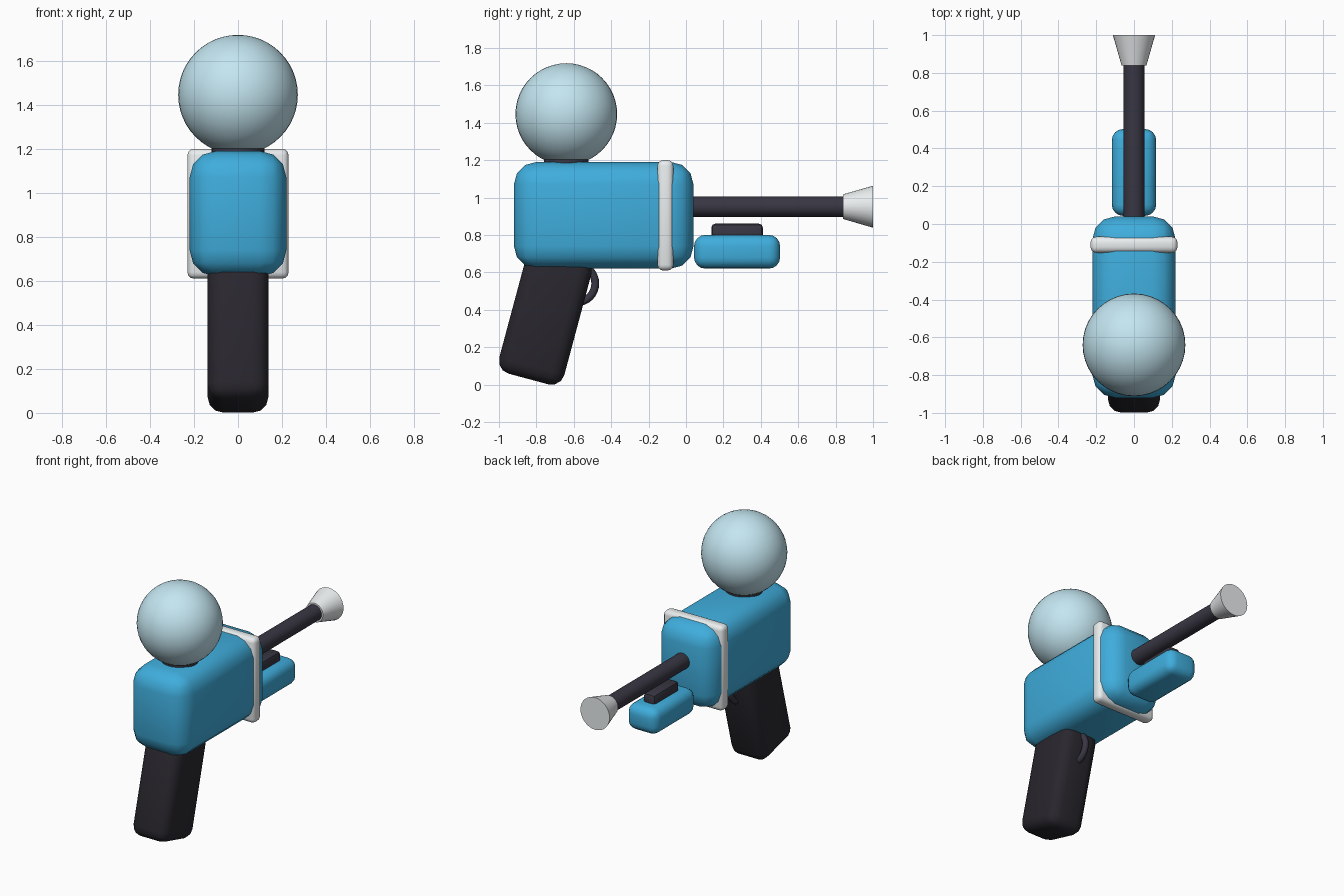
import bpy
from math import radians

if "Cube" in bpy.data.objects:
    bpy.data.objects.remove(bpy.data.objects["Cube"])


def material(name, rgb):
    m = bpy.data.materials.new(name)
    m.diffuse_color = (*rgb, 1)
    m.use_nodes = True
    m.node_tree.nodes["Principled BSDF"].inputs["Base Color"].default_value = m.diffuse_color
    return m


BLUE = material("blue_plastic", (0.05, 0.42, 0.72))
CLEAR = material("pale_blue", (0.55, 0.79, 0.88))
DARK = material("dark_plastic", (0.04, 0.037, 0.055))
BLACK = material("black_rubber", (0.022, 0.02, 0.027))
WHITE = material("white_plastic", (0.82, 0.85, 0.86))


def finish(name, mat, angle=40):
    ob = bpy.context.object
    ob.name = name
    ob.data.materials.append(mat)
    bpy.ops.object.shade_smooth_by_angle(angle=radians(angle))
    return ob


def rounded_box(name, loc, size, bevel, segments, mat, tilt=0):
    bpy.ops.mesh.primitive_cube_add(size=1, location=loc, rotation=(radians(tilt), 0, 0))
    ob = bpy.context.object
    ob.scale = size
    bpy.ops.object.transform_apply(location=False, rotation=False, scale=True)
    mod = ob.modifiers.new("round", 'BEVEL')
    mod.width, mod.segments = bevel, segments
    bpy.ops.object.modifier_apply(modifier=mod.name)
    return finish(name, mat)


def cone(name, loc, r1, r2, depth, mat, along_y=True):
    # along_y: r1 is the rear end, r2 the muzzle end
    rot = (radians(-90), 0, 0) if along_y else (0, 0, 0)
    bpy.ops.mesh.primitive_cone_add(vertices=32, radius1=r1, radius2=r2, depth=depth,
                                    location=loc, rotation=rot)
    return finish(name, mat)


# Main body and the white band around it
rounded_box("body", (0, -0.44, 0.905), (0.44, 0.96, 0.57), 0.12, 3, BLUE)
rounded_box("band", (0, -0.11, 0.905), (0.46, 0.085, 0.59), 0.03, 3, WHITE)

# Tilted handle and trigger guard ring
rounded_box("handle", (0, -0.752, 0.368), (0.275, 0.36, 0.70), 0.07, 3, BLACK, tilt=-15)
bpy.ops.mesh.primitive_torus_add(major_segments=32, minor_segments=12, major_radius=0.1,
                                 minor_radius=0.021, location=(0, -0.585, 0.54),
                                 rotation=(0, radians(90), 0))
finish("trigger_guard", DARK)

# Water tank on its neck
cone("tank_neck", (0, -0.64, 1.18), 0.12, 0.12, 0.12, DARK, along_y=False)
bpy.ops.mesh.primitive_uv_sphere_add(segments=40, ring_count=24, radius=0.272,
                                     location=(0, -0.64, 1.446))
finish("tank", CLEAR)

# Barrel with flared nozzle
cone("barrel", (0, 0.425, 0.951), 0.055, 0.055, 0.87, DARK)
cone("nozzle", (0, 0.92, 0.951), 0.066, 0.112, 0.16, WHITE)

# Pump grip with its rail
rounded_box("pump_grip", (0, 0.273, 0.71), (0.235, 0.46, 0.18), 0.06, 4, BLUE)
rounded_box("pump_rail", (0, 0.273, 0.81), (0.09, 0.275, 0.1), 0.02, 2, DARK)
